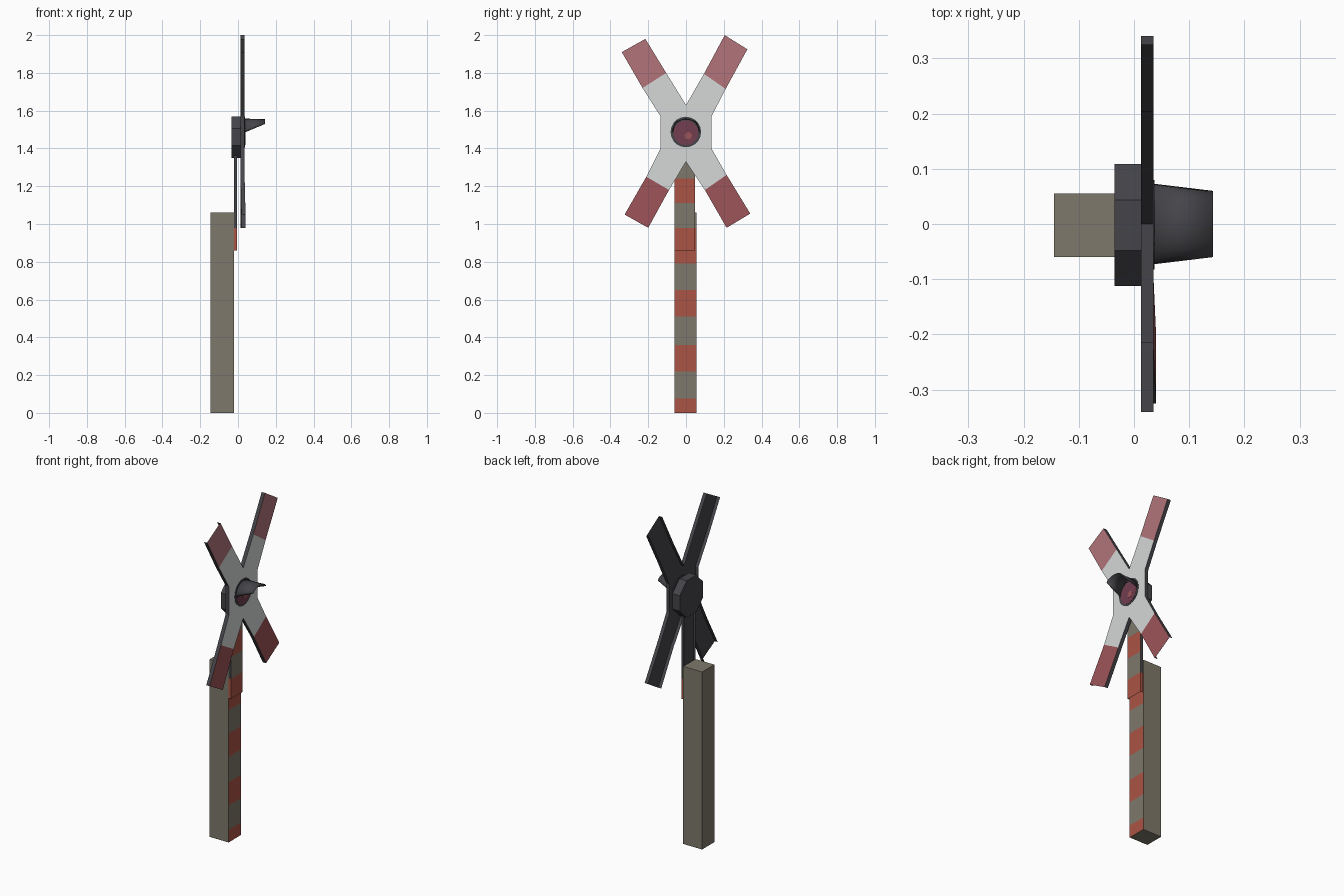
import bpy, bmesh, math

if "Cube" in bpy.data.objects:
    bpy.data.objects.remove(bpy.data.objects["Cube"])


def material(name, rgb):
    m = bpy.data.materials.new(name)
    m.diffuse_color = (*rgb, 1)
    m.use_nodes = True
    m.node_tree.nodes["Principled BSDF"].inputs["Base Color"].default_value = m.diffuse_color
    return m


CONCRETE = material("weathered concrete", (.21, .19, .145))
STRIPE = material("stripe red", (.41, .089, .058))
WHITE = material("board white", (.67, .69, .69))
TIP_TOP = material("faded red", (.44, .175, .195))
TIP_LOW = material("deep red", (.34, .09, .10))
DARK = material("dark metal", (.06, .059, .068))
LENS = material("lens plum", (.17, .048, .08))


def build(name, faces, mats):
    """faces: list of (points, material slot); shared points get welded."""
    bm = bmesh.new()
    for pts, slot in faces:
        bm.faces.new([bm.verts.new(p) for p in pts]).material_index = slot
    me = bpy.data.meshes.new(name)
    bm.to_mesh(me)
    bm.free()
    for m in mats:
        me.materials.append(m)
    ob = bpy.data.objects.new(name, me)
    bpy.context.collection.objects.link(ob)
    return ob


def prism(name, outline, x0, x1, mat):
    """Extrude a counter-clockwise (y, z) outline along x."""
    n = len(outline)
    f = [([(x1, y, z) for y, z in outline], 0),
         ([(x0, y, z) for y, z in reversed(outline)], 0)]
    for i in range(n):
        (a, b), (c, d) = outline[i], outline[(i + 1) % n]
        f.append(([(x0, a, b), (x0, c, d), (x1, c, d), (x1, a, b)], 0))
    return build(name, f, [mat])


def circle(y, z, r, n, turn=0.0):
    return [(y + r * math.cos(2 * math.pi * i / n + turn),
             z + r * math.sin(2 * math.pi * i / n + turn)) for i in range(n)]


LEVELS = [0, .075, .22, .36, .51, .65, .79, .98, 1.11, 1.24, 1.40]


def bands(lo, hi):
    """Alternating stripes between two heights: (z0, z1, is_red)."""
    for i in range(len(LEVELS) - 1):
        a, b = max(lo, LEVELS[i]), min(hi, LEVELS[i + 1])
        if a < b:
            yield a, b, i % 2 == 0


def box_face(x, y0, y1, z0, z1):
    return [(x, y0, z0), (x, y1, z0), (x, y1, z1), (x, y0, z1)]


# Concrete post with stripes on its track-side face
X0, X1, Y0, Y1, H = -.145, -.02, -.06, .055, 1.06
faces = [(box_face(X1, Y0, Y1, a, b), int(red)) for a, b, red in bands(0, H)]
faces += [
    (box_face(X0, Y0, Y1, 0, H)[::-1], 0),
    ([(X0, Y0, 0), (X1, Y0, 0), (X1, Y0, H), (X0, Y0, H)], 0),
    ([(X1, Y1, 0), (X0, Y1, 0), (X0, Y1, H), (X1, Y1, H)], 0),
    ([(X0, Y0, H), (X1, Y0, H), (X1, Y1, H), (X0, Y1, H)], 0),
    ([(X0, Y1, 0), (X1, Y1, 0), (X1, Y0, 0), (X0, Y0, 0)], 0)]
build("concrete_post", faces, [CONCRETE, STRIPE])

# Striped folded-metal strip carrying the cross
PX0, PX1, PY0, PY1, PZ0, PZ1 = -.022, -.005, -.06, .048, .86, 1.40
faces = []
for a, b, red in bands(PZ0, PZ1):
    slot = int(red)
    side = slot if b < 1.05 else 2
    faces.append((box_face(PX1, PY0, PY1, a, b), slot))
    faces.append(([(PX0, PY0, a), (PX1, PY0, a), (PX1, PY0, b), (PX0, PY0, b)], side))
    faces.append(([(PX1, PY1, a), (PX0, PY1, a), (PX0, PY1, b), (PX1, PY1, b)], side))
faces.append((box_face(PX1 - .002, PY0, PY1, PZ0, PZ1)[::-1], 2))
build("carrier_strip", faces, [CONCRETE, STRIPE, DARK])

# Crossed warning boards: each arm = split, tip, tip, split (clockwise), then the notch points
FRONT, BACK, BEND = .035, .013, .005
arms = [
    [(.095, 1.795), (.205, 2.0), (.325, 1.925), (.21, 1.715)],
    [(.215, 1.26), (.34, 1.055), (.215, .98), (.10, 1.18)],
    [(-.09, 1.18), (-.2, .98), (-.325, 1.05), (-.21, 1.25)],
    [(-.23, 1.72), (-.34, 1.91), (-.215, 1.98), (-.105, 1.80)]]
notches = [[(.135, 1.57), (.135, 1.40)], [(0, 1.33)],
           [(-.135, 1.40), (-.135, 1.57)], [(0, 1.63)]]


def bend(p):
    """Lower left arm is bent slightly forward."""
    return BEND if p in arms[2][1:3] else 0


def at(p, x):
    return (x + bend(p), *p)


centre, outline, ends = [], [], set()
for arm, notch in zip(arms, notches):
    centre += [arm[0], arm[3]] + notch
    outline += arm + notch
    ends.add((arm[1], arm[2]))
faces = []
for poly, slot in [(centre, 0)] + [(a, 1 if a[1][1] > 1.5 else 2) for a in arms]:
    faces.append(([at(p, FRONT) for p in reversed(poly)], slot))
    faces.append(([at(p, FRONT - .002) for p in poly], 3))
# folded rims along the long edges, open at the arm ends
for p, q in zip(outline, outline[1:] + outline[:1]):
    if (p, q) not in ends:
        faces.append(([at(p, BACK), at(p, FRONT), at(q, FRONT), at(q, BACK)], 3))
build("crossed_boards", faces, [WHITE, TIP_TOP, TIP_LOW, DARK])

# Octagonal lamp housing behind the boards
prism("lamp_housing", circle(-.002, 1.46, .1195, 8, math.pi / 8), -.035, .014, DARK)

# Lamp rim, lens and bright spot
prism("lamp_rim", circle(-.001, 1.487, .081, 20), .03, .037, DARK)
prism("lens", circle(-.001, 1.483, .066, 20), .036, .0385, LENS)
prism("lens_spot", circle(.012, 1.467, .021, 6), .038, .0395, TIP_LOW)

# Tapered visor above the lamp
N = 12


def visor_point(i, tip):
    t = math.pi * i / N
    x, w, zb, h = (.143, .06, 1.53, .025) if tip else (.035, .073, 1.485, .073)
    return (x, w * math.cos(t), zb + h * math.sin(t))


faces = [([visor_point(i, 0), visor_point(i, 1),
           visor_point(i + 1, 1), visor_point(i + 1, 0)], 0) for i in range(N)]
visor = build("lamp_visor", faces, [DARK])
bm = bmesh.new()
bm.from_mesh(visor.data)
bmesh.ops.remove_doubles(bm, verts=bm.verts, dist=1e-5)
bmesh.ops.recalc_face_normals(bm, faces=bm.faces)
bm.to_mesh(visor.data)
bm.free()
solid = visor.modifiers.new("thickness", 'SOLIDIFY')
solid.thickness = .003
for poly in visor.data.polygons:
    poly.use_smooth = True
